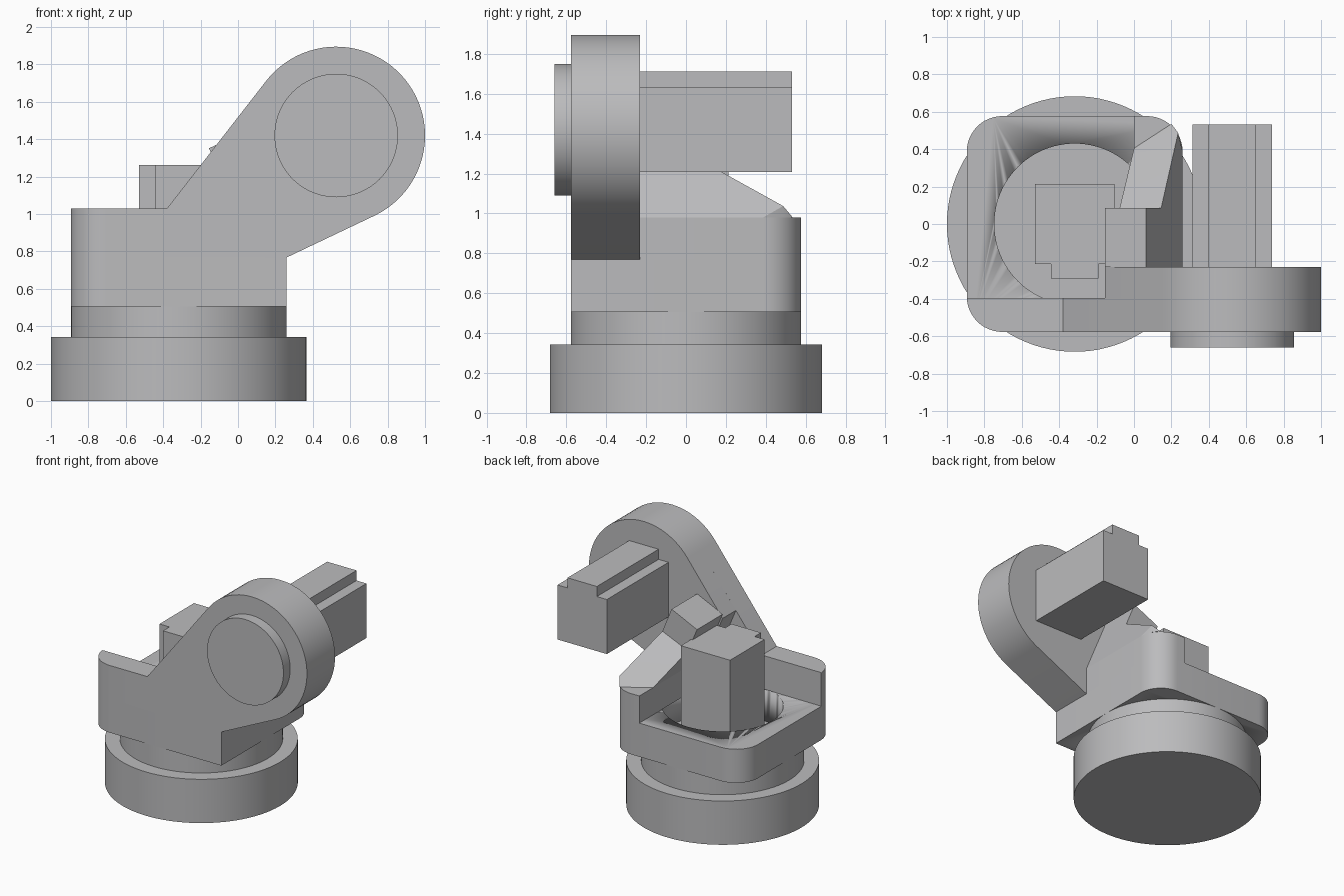
import bpy, bmesh, math
from mathutils import Vector

cube = bpy.data.objects.get("Cube")
if cube:
    bpy.data.objects.remove(cube, do_unlink=True)

GREY = (0.5, 0.5, 0.51, 1)
mat = bpy.data.materials.new("plain grey")
mat.use_nodes = True
mat.diffuse_color = GREY
mat.node_tree.nodes["Principled BSDF"].inputs["Base Color"].default_value = GREY

BX = -0.317               # base axis
HALF = 0.577              # half width of the housing
X0, X1 = BX - HALF, BX + HALF
HX, HZ, HR = 0.525, 1.42, 0.475   # arm head centre and radius
FLOOR, WALL_BACK, ARM_BACK = 0.768, -0.395, -0.23


def finish(name, bm):
    bmesh.ops.recalc_face_normals(bm, faces=bm.faces)
    mesh = bpy.data.meshes.new(name)
    bm.to_mesh(mesh)
    bm.free()
    mesh.materials.append(mat)
    obj = bpy.data.objects.new(name, mesh)
    bpy.context.collection.objects.link(obj)
    bpy.ops.object.select_all(action='DESELECT')
    obj.select_set(True)
    bpy.context.view_layer.objects.active = obj
    bpy.ops.object.shade_smooth_by_angle(angle=math.radians(25))
    return obj


def extrude(name, pts, lo, hi, axis='z'):
    """Extrude a flat outline along z (points are x, y) or y (points are x, z)."""
    bm = bmesh.new()
    place = (lambda a, b: (a, b, lo)) if axis == 'z' else (lambda a, b: (a, lo, b))
    face = bm.faces.new([bm.verts.new(place(*p)) for p in pts])
    moved = bmesh.ops.extrude_face_region(bm, geom=[face])["geom"]
    step = Vector((0, 0, hi - lo)) if axis == 'z' else Vector((0, hi - lo, 0))
    bmesh.ops.translate(bm, vec=step, verts=[g for g in moved if isinstance(g, bmesh.types.BMVert)])
    return finish(name, bm)


def hull(name, pts):
    bm = bmesh.new()
    for p in pts:
        bm.verts.new(p)
    bmesh.ops.convex_hull(bm, input=bm.verts)
    bmesh.ops.dissolve_limit(bm, angle_limit=0.02, verts=bm.verts, edges=bm.edges)
    return finish(name, bm)


def arc(cx, cy, r, a0, a1, n):
    angles = [math.radians(a0 + (a1 - a0) * i / n) for i in range(n + 1)]
    return [(cx + r * math.cos(a), cy + r * math.sin(a)) for a in angles]


def circle(cx, cy, r, n=96):
    return arc(cx, cy, r, 0, 360, n)[:-1]


def keyed(cx, cy, side):
    """Square outline with a raised key; side is the sign of the key direction."""
    h, k, top = 0.213, 0.127, 0.292
    pts = [(-h, -h), (h, -h), (h, h), (k, h), (k, top), (-k, top), (-k, h), (-h, h)]
    return [(cx + a, cy + side * b) for a, b in pts]


# Round base
extrude("base_disc", circle(BX, 0, 0.683), 0, 0.342)
extrude("turntable_disc", circle(BX, 0, HALF), 0.342, 0.505)

# Housing floor: three rounded corners, one sharp, with a round bore
R = 0.19
back_left = arc(X1 - R, HALF - R, R, 0, 90, 12)
back_right = arc(X0 + R, HALF - R, R, 90, 180, 12)
front_right = arc(X0 + R, R - HALF, R, 180, 270, 12)
floor = extrude("housing_floor", back_left + back_right + front_right + [(X1, -HALF)], 0.505, FLOOR)
cutter = extrude("bore_cutter", circle(BX, 0, 0.43), 0.4, 0.9)
mod = floor.modifiers.new("bore", 'BOOLEAN')
mod.operation, mod.solver, mod.object = 'DIFFERENCE', 'EXACT', cutter
bpy.context.view_layer.objects.active = floor
bpy.ops.object.modifier_apply(modifier=mod.name)
bpy.data.objects.remove(cutter, do_unlink=True)

# Front wall with rounded outer corner
extrude("front_wall", front_right + [(-0.38, -HALF), (-0.38, WALL_BACK), (X0, WALL_BACK)], FLOOR, 1.03)

# Arm: thin front plate and thicker rear part share the round head
head = arc(HX, HZ, HR, 142.1, -64.2, 48)
extrude("arm_plate", [(-0.38, FLOOR), (-0.38, 1.03)] + head + [(X1, FLOOR)], -HALF, WALL_BACK, 'y')
extrude("arm_rear", [(0, FLOOR), (0, 0.95), (-0.155, 1.319)] + head + [(X1, FLOOR)],
        WALL_BACK, ARM_BACK, 'y')

# Side wall, leaning rib and sloping shoulder
RIM, RIB_END = 0.98, 0.085
extrude("side_wall", [(0, ARM_BACK), (X1, ARM_BACK)] + back_left + [(0, HALF)], FLOOR, RIM)
extrude("leaning_rib", [(0, RIM), (X1, RIM), (0.065, 1.453), (-0.155, 1.352)], ARM_BACK, RIB_END, 'y')
hull("sloping_shoulder", [
    (0, RIB_END, RIM), (X1, RIB_END, RIM), (-0.077, RIB_END, 1.165), (0.145, RIB_END, 1.26),
    (0, 0.405, RIM), (0.2, 0.535, RIM), (0.236, 0.487, 1.037), (0.236, 0.487, RIM),
    (X1, HALF - R, RIM)])

# Keyed shafts and front boss
extrude("base_shaft", keyed(BX, 0, -1), 0.5, 1.262)
extrude("head_shaft", keyed(HX, HZ, 1), ARM_BACK, 0.532, 'y')
extrude("head_boss", circle(HX, HZ, 0.33), -0.66, -HALF, 'y')
